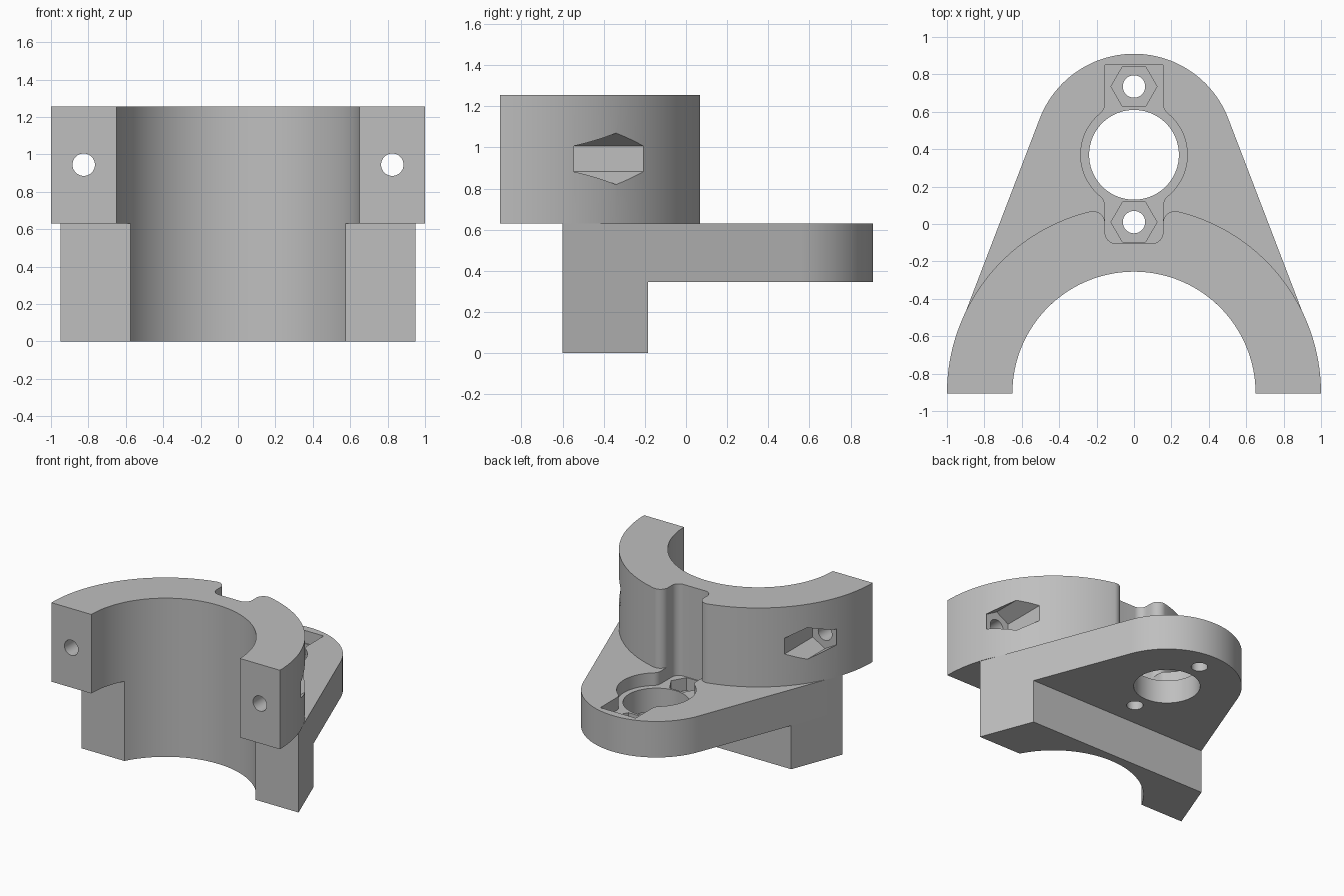
import bpy, bmesh
from math import sin, cos, pi, radians, atan2, acos, asin, degrees, hypot, sqrt

if "Cube" in bpy.data.objects:
    bpy.data.objects.remove(bpy.data.objects["Cube"], do_unlink=True)

grey = bpy.data.materials.new("plain_grey")
grey.use_nodes = True
colour = (0.52, 0.52, 0.52, 1)
grey.diffuse_color = colour
grey.node_tree.nodes["Principled BSDF"].inputs["Base Color"].default_value = colour

# Main dimensions
CLAMP_Y, BORE, RIM = -0.905, 0.65, 1.0
EYE_Y, EYE_R = 0.37, 0.54
FOOT_Z, PLATE_Z, TOP = 0.345, 0.63, 1.255
FRONT, FOOT_BACK, FOOT_X = -0.6, -0.185, 0.95
SLOT_X, SLOT_FRONT, SLOT_BACK = 0.155, -0.105, 0.85
BOLT_R, NUT_R = 0.06, 0.123


def arc(cx, cy, r, a, b, n=12):
    """Points along an arc, angles in degrees."""
    steps = [radians(a + (b - a) * i / n) for i in range(n + 1)]
    return [(cx + r * cos(t), cy + r * sin(t)) for t in steps]


def ring(cx, cy, r, n, start=0):
    return arc(cx, cy, r, start, start + 360, n)[:-1]


def mirrored(half):
    """Close a right-hand outline with its mirror image."""
    return half + [(-x, y) for x, y in reversed(half) if x > 1e-4]


def prism(name, outline, low, high, along_y=False):
    bm = bmesh.new()

    def cap(t):
        return [bm.verts.new((u, t, v) if along_y else (u, v, t)) for u, v in outline]

    a, b = cap(low), cap(high)
    bm.faces.new(a)
    bm.faces.new(b)
    for i in range(len(a)):
        j = (i + 1) % len(a)
        bm.faces.new((a[i], a[j], b[j], b[i]))
    bmesh.ops.recalc_face_normals(bm, faces=bm.faces)
    mesh = bpy.data.meshes.new(name)
    bm.to_mesh(mesh)
    bm.free()
    mesh.materials.append(grey)
    obj = bpy.data.objects.new(name, mesh)
    bpy.context.collection.objects.link(obj)
    return obj


def carve(obj, cutters):
    """Subtract the cutters, bake the result and remove them."""
    for c in cutters:
        c.hide_render = True
        mod = obj.modifiers.new(c.name, "BOOLEAN")
        mod.operation, mod.solver, mod.object = "DIFFERENCE", "EXACT", c
    graph = bpy.context.evaluated_depsgraph_get()
    baked = bpy.data.meshes.new_from_object(obj.evaluated_get(graph))
    obj.modifiers.clear()
    obj.data = baked
    for c in cutters:
        bpy.data.objects.remove(c, do_unlink=True)


# Half-ring clamp with a rounded relief notch at the back
lip = 0.065
lip_x = SLOT_X + lip
lip_y = CLAMP_Y + sqrt((RIM - lip) ** 2 - lip_x ** 2)
lip_angle = degrees(atan2(lip_y - CLAMP_Y, lip_x))
corner = 0.06
notch_corner = arc(SLOT_X - corner, SLOT_FRONT + corner, corner, 0, -90)
clamp_half = (arc(0, CLAMP_Y, BORE, 90, 0, 40)
              + arc(0, CLAMP_Y, RIM, 0, lip_angle, 40)
              + arc(lip_x, lip_y, lip, lip_angle, 180)[1:]
              + notch_corner + [(0, SLOT_FRONT)])
clamp = prism("half_ring_clamp", mirrored(clamp_half), PLATE_Z, TOP)

# Cross bolt holes and nut traps in both clamp arms
cutters = []
for side in (-1, 1):
    x, z = side * 0.825, 0.945
    cutters.append(prism("arm_hole", ring(x, z, BOLT_R, 32), -1, 0.1, True))
    cutters.append(prism("arm_nut", ring(x, z, 0.125, 6, 30), -0.56, 0.2, True))
carve(clamp, cutters)

# Tapered mounting plate, tangent to its rounded end
dx, dy = FOOT_X, FRONT - EYE_Y
tangent = degrees(atan2(dy, dx) + acos(EYE_R / hypot(dx, dy)))
bore_end = degrees(asin((FRONT - CLAMP_Y) / BORE))
saddle = arc(0, CLAMP_Y, BORE, 90, bore_end, 30) + [(FOOT_X, FRONT)]
round_end = arc(0, EYE_Y, EYE_R, tangent, 90, 30)
plate = prism("mounting_plate", mirrored(saddle + round_end), FOOT_Z, PLATE_Z)

# Sunken seat: round pocket blended into a long slot
seat_r, blend = 0.285, 0.07
blend_x = SLOT_X + blend
blend_dy = sqrt((seat_r + blend) ** 2 - blend_x ** 2)
a = degrees(atan2(blend_dy, blend_x))
seat_half = ([(0, SLOT_FRONT)] + notch_corner[::-1]
             + arc(blend_x, EYE_Y - blend_dy, blend, 180, 180 - a)
             + arc(0, EYE_Y, seat_r, -a, a, 30)[1:-1]
             + arc(blend_x, EYE_Y + blend_dy, blend, 180 + a, 180)
             + [(SLOT_X, SLOT_BACK), (0, SLOT_BACK)])
cutters = [prism("seat", mirrored(seat_half), PLATE_Z - 0.1, 0.8),
           prism("centre_hole", ring(0, EYE_Y, 0.24, 72), 0.2, 0.8)]
for y in (0.01, 0.735):
    cutters.append(prism("plate_nut", ring(0, y, NUT_R, 6), 0.43, 0.8))
    cutters.append(prism("plate_hole", ring(0, y, BOLT_R, 32), 0.2, 0.8))
carve(plate, cutters)

# Foot block under the front of the plate
tx, ty = round_end[0]
back_x = FOOT_X + (tx - FOOT_X) * (FOOT_BACK - FRONT) / (ty - FRONT)
foot_half = saddle + [(back_x, FOOT_BACK), (0, FOOT_BACK)]
foot = prism("foot_block", mirrored(foot_half), 0, FOOT_Z)

# Smooth the curved walls, keep the edges crisp
bpy.ops.object.select_all(action="DESELECT")
for obj in (clamp, plate, foot):
    obj.select_set(True)
bpy.context.view_layer.objects.active = clamp
bpy.ops.object.shade_smooth_by_angle(angle=radians(25))
